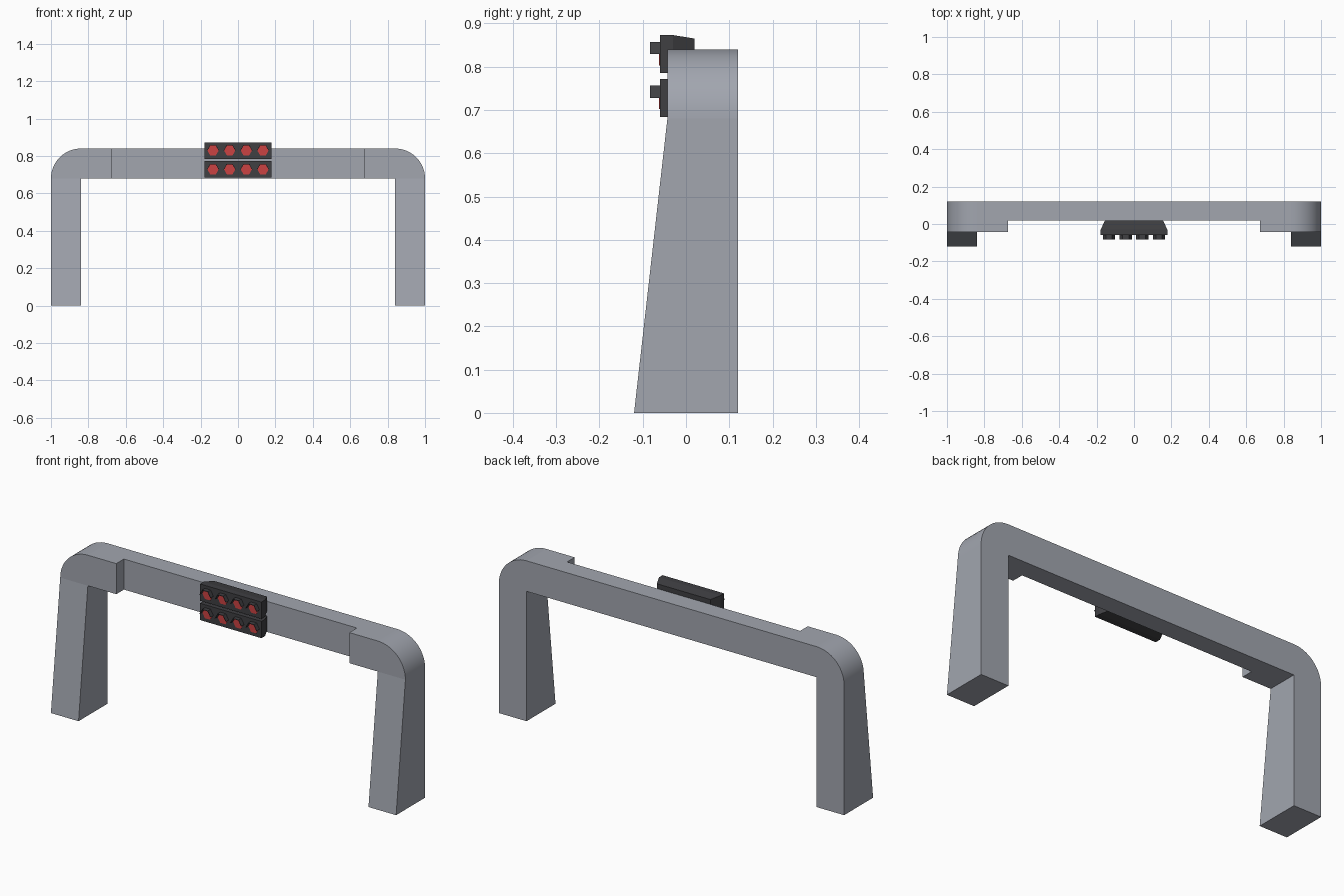
import bpy, bmesh
from math import sin, cos, pi

cube = bpy.data.objects.get("Cube")
if cube:
    bpy.data.objects.remove(cube)


def material(name, rgb):
    m = bpy.data.materials.new(name)
    m.use_nodes = True
    m.diffuse_color = (*rgb, 1)
    m.node_tree.nodes["Principled BSDF"].inputs["Base Color"].default_value = (*rgb, 1)
    return m


GREY = material("steel grey", (0.36, 0.38, 0.43))
DARK = material("dark housing", (0.05, 0.05, 0.055))
RED = material("lamp red", (0.6, 0.055, 0.055))


def face(bm, pts, smooth=False):
    f = bm.faces.new([bm.verts.new(p) for p in pts])
    f.smooth = smooth


def finish(bm, name, mat):
    bmesh.ops.remove_doubles(bm, verts=bm.verts, dist=1e-5)
    bmesh.ops.recalc_face_normals(bm, faces=bm.faces)
    me = bpy.data.meshes.new(name)
    bm.to_mesh(me)
    bm.free()
    me.materials.append(mat)
    ob = bpy.data.objects.new(name, me)
    bpy.context.collection.objects.link(ob)
    return ob


# Gantry frame: one half, mirrored
BACK, BEAM_FRONT, CORNER_FRONT, FOOT_FRONT = 0.12, 0.02, -0.043, -0.12
INNER, STEP, UNDER, TOP = 0.84, 0.675, 0.68, 0.84
R = TOP - UNDER


def front(z):
    t = min(z / UNDER, 1)
    return FOOT_FRONT + (CORNER_FRONT - FOOT_FRONT) * t


def at_front(pts):
    return [(x, front(z), z) for x, z in pts]


def at(y, pts):
    return [(x, y, z) for x, z in pts]


STEPS = 14
arc = [(INNER + R * cos(i * pi / 2 / STEPS), UNDER + R * sin(i * pi / 2 / STEPS))
       for i in range(STEPS + 1)]
feet = [(INNER, 0), (1, 0)]
knee = [(STEP, TOP), (STEP, UNDER), (INNER, UNDER)]
beam = [(0, UNDER), (STEP, UNDER), (STEP, TOP), (0, TOP)]

bm = bmesh.new()
# front and back faces
face(bm, at_front(feet + [(1, UNDER), (INNER, UNDER)]))
face(bm, at_front(arc + knee))
face(bm, at(BACK, feet + [(1, UNDER), (INNER, UNDER)]))
face(bm, at(BACK, arc + knee))
face(bm, at(BEAM_FRONT, beam))
face(bm, at(BACK, beam))
# walls around the leg and corner
outline = feet + arc + knee
for a, b in zip(outline, outline[1:] + outline[:1]):
    depth = BEAM_FRONT if a[0] == b[0] == STEP else BACK
    face(bm, at_front([a, b]) + at(depth, [b, a]), smooth=a in arc and b in arc)
# beam top and underside
for a, b in (beam[:2], beam[2:]):
    face(bm, at(BEAM_FRONT, [a, b]) + at(BACK, [b, a]))
frame = finish(bm, "gantry_frame", GREY)
mirror = frame.modifiers.new("mirror", "MIRROR")
mirror.use_clip = True

# Two rows of signal lamps
FACE_Y, HOOD_Y = -0.06, -0.083
LAMP_R, HOOD_R = 0.03, 0.033


def housing(name, zc):
    bm = bmesh.new()
    rings = []
    for y, w, h in ((FACE_Y, 0.178, 0.044), (-0.03, 0.178, 0.044), (BEAM_FRONT, 0.155, 0.036)):
        rings.append([(sx * w, y, zc + sz * h) for sx, sz in ((-1, -1), (1, -1), (1, 1), (-1, 1))])
    face(bm, rings[0])
    face(bm, rings[-1])
    for a, b in zip(rings, rings[1:]):
        for i in range(4):
            j = (i + 1) % 4
            face(bm, (a[i], a[j], b[j], b[i]))
    finish(bm, name, DARK)


def hex_point(xc, zc, r, y, i):
    return (xc + r * cos(i * pi / 3), y, zc + r * sin(i * pi / 3))


def hood(name, xc, zc):
    bm = bmesh.new()
    loop = ((HOOD_R, FACE_Y), (HOOD_R, HOOD_Y), (LAMP_R, HOOD_Y), (LAMP_R, FACE_Y))
    sections = [[hex_point(xc, zc, r, y, i) for r, y in loop] for i in range(4)]
    face(bm, sections[0])
    face(bm, sections[-1])
    for a, b in zip(sections, sections[1:]):
        for i in range(4):
            j = (i + 1) % 4
            face(bm, (a[i], a[j], b[j], b[i]))
    finish(bm, name, DARK)


def lamp(name, xc, zc):
    bm = bmesh.new()
    rim = [hex_point(xc, zc, LAMP_R, FACE_Y - 0.002, i) for i in range(6)]
    base = [(x, FACE_Y, z) for x, y, z in rim]
    face(bm, rim)
    face(bm, base)
    for i in range(6):
        j = (i + 1) % 6
        face(bm, (rim[i], rim[j], base[j], base[i]))
    finish(bm, name, RED)


for row, zc in (("lower", 0.728), ("upper", 0.829)):
    housing(row + "_light_housing", zc)
    for k in range(4):
        x = (k - 1.5) * 0.089
        hood(f"{row}_lamp_hood_{k + 1}", x, zc)
        lamp(f"{row}_lamp_{k + 1}", x, zc)
